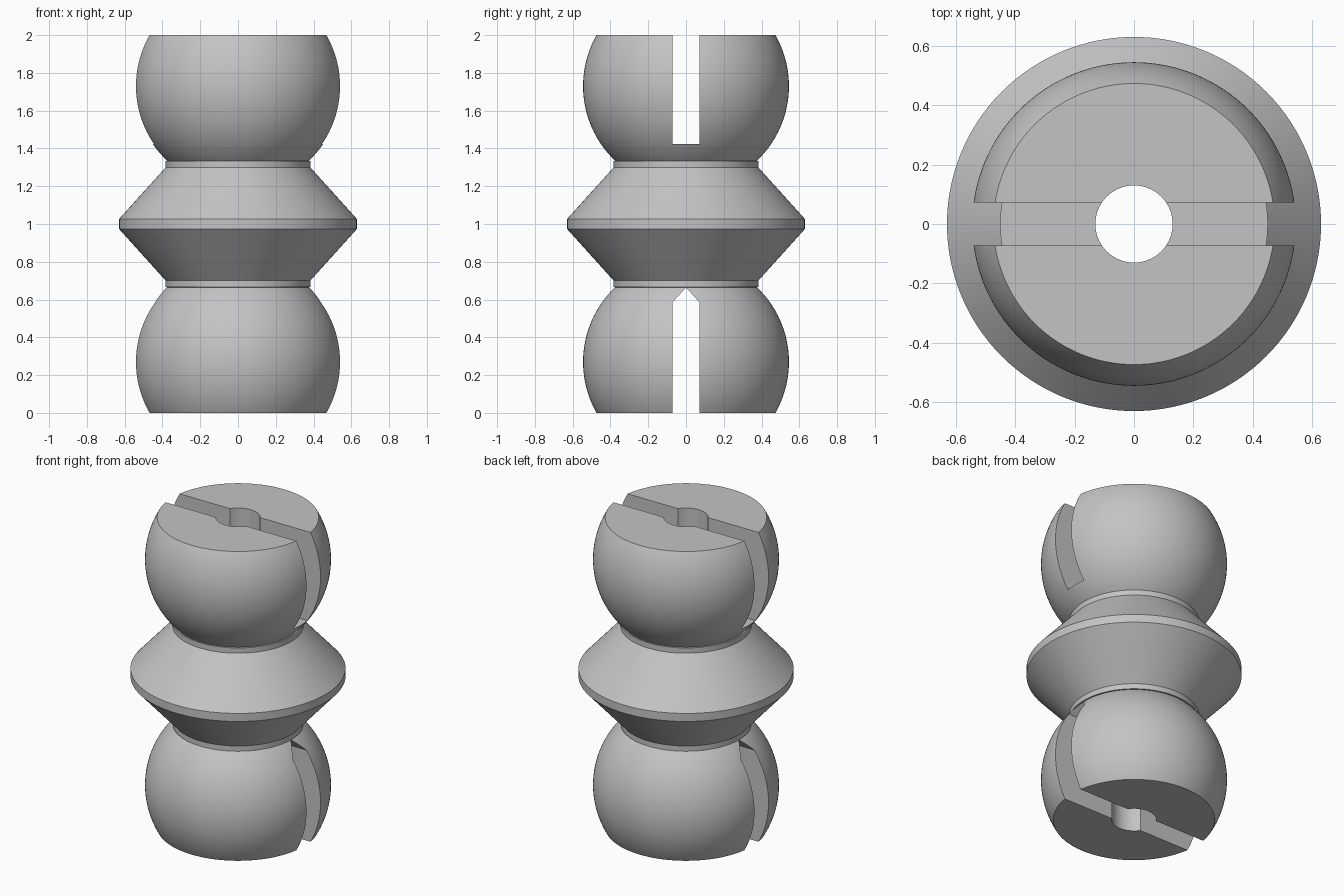
import bpy, bmesh, math
from mathutils import Matrix, Vector

cube = bpy.data.objects.get("Cube")
if cube:
    bpy.data.objects.remove(cube, do_unlink=True)

SEGMENTS = 128
BALL_R, BALL_Z = 0.545, 1.73
NECK_R, RIM_R, BORE_R = 0.383, 0.63, 0.13
SLOT = 0.072

grey = bpy.data.materials.new("plain grey")
grey.use_nodes = True
color = (0.55, 0.55, 0.55, 1)
grey.diffuse_color = color
grey.node_tree.nodes["Principled BSDF"].inputs["Base Color"].default_value = color


def make_object(name, bm):
    bmesh.ops.recalc_face_normals(bm, faces=bm.faces)
    mesh = bpy.data.meshes.new(name)
    bm.to_mesh(mesh)
    bm.free()
    mesh.materials.append(grey)
    obj = bpy.data.objects.new(name, mesh)
    bpy.context.collection.objects.link(obj)
    return obj


def lathe(name, profile):
    """Turn a closed (radius, height) loop around the z axis."""
    bm = bmesh.new()
    rings = []
    for i in range(SEGMENTS):
        turn = Matrix.Rotation(math.tau * i / SEGMENTS, 3, 'Z')
        rings.append([bm.verts.new(turn @ Vector((r, 0, z))) for r, z in profile])
    for i, ring in enumerate(rings):
        after = rings[(i + 1) % SEGMENTS]
        for j in range(len(profile)):
            k = (j + 1) % len(profile)
            bm.faces.new((ring[j], after[j], after[k], ring[k]))
    return make_object(name, bm)


def slot_cutter(name, outline):
    """Extrude a (y, z) outline along x."""
    bm = bmesh.new()
    face = bm.faces.new([bm.verts.new((-1, y, z)) for y, z in outline])
    out = bmesh.ops.extrude_face_region(bm, geom=[face])
    verts = [v for v in out["geom"] if isinstance(v, bmesh.types.BMVert)]
    bmesh.ops.translate(bm, verts=verts, vec=(2, 0, 0))
    obj = make_object(name, bm)
    obj.hide_render = True
    return obj


# Upper half profile: flat top, truncated ball, neck, sloping collar
steps = 40
ball = []
for i in range(steps + 1):
    z = 2 + (1.335 - 2) * i / steps
    ball.append((math.sqrt(BALL_R ** 2 - (z - BALL_Z) ** 2), z))
upper = [(BORE_R, 2)] + ball + [(NECK_R, 1.334), (NECK_R, 1.3), (RIM_R, 1.026)]
lower = [(r, 2 - z) for r, z in reversed(upper)]
body = lathe("double_ball_spool", upper + lower)

# Flat-ended top slot and pointed bottom slot, both running along x
cutters = [
    slot_cutter("top_slot_cutter",
                [(-SLOT, 1.424), (SLOT, 1.424), (SLOT, 2.2), (-SLOT, 2.2)]),
    slot_cutter("bottom_slot_cutter",
                [(-SLOT, -0.2), (SLOT, -0.2), (SLOT, 0.585), (0, 0.664), (-SLOT, 0.585)]),
]
for cutter in cutters:
    cut = body.modifiers.new(cutter.name, 'BOOLEAN')
    cut.operation = 'DIFFERENCE'
    cut.solver = 'EXACT'
    cut.object = cutter

# Apply the cuts, then shade smooth with sharp edges
bpy.ops.object.select_all(action='DESELECT')
body.select_set(True)
bpy.context.view_layer.objects.active = body
for modifier in list(body.modifiers):
    bpy.ops.object.modifier_apply(modifier=modifier.name)
for cutter in cutters:
    bpy.data.objects.remove(cutter, do_unlink=True)
bpy.ops.object.shade_smooth_by_angle(angle=math.radians(25))
